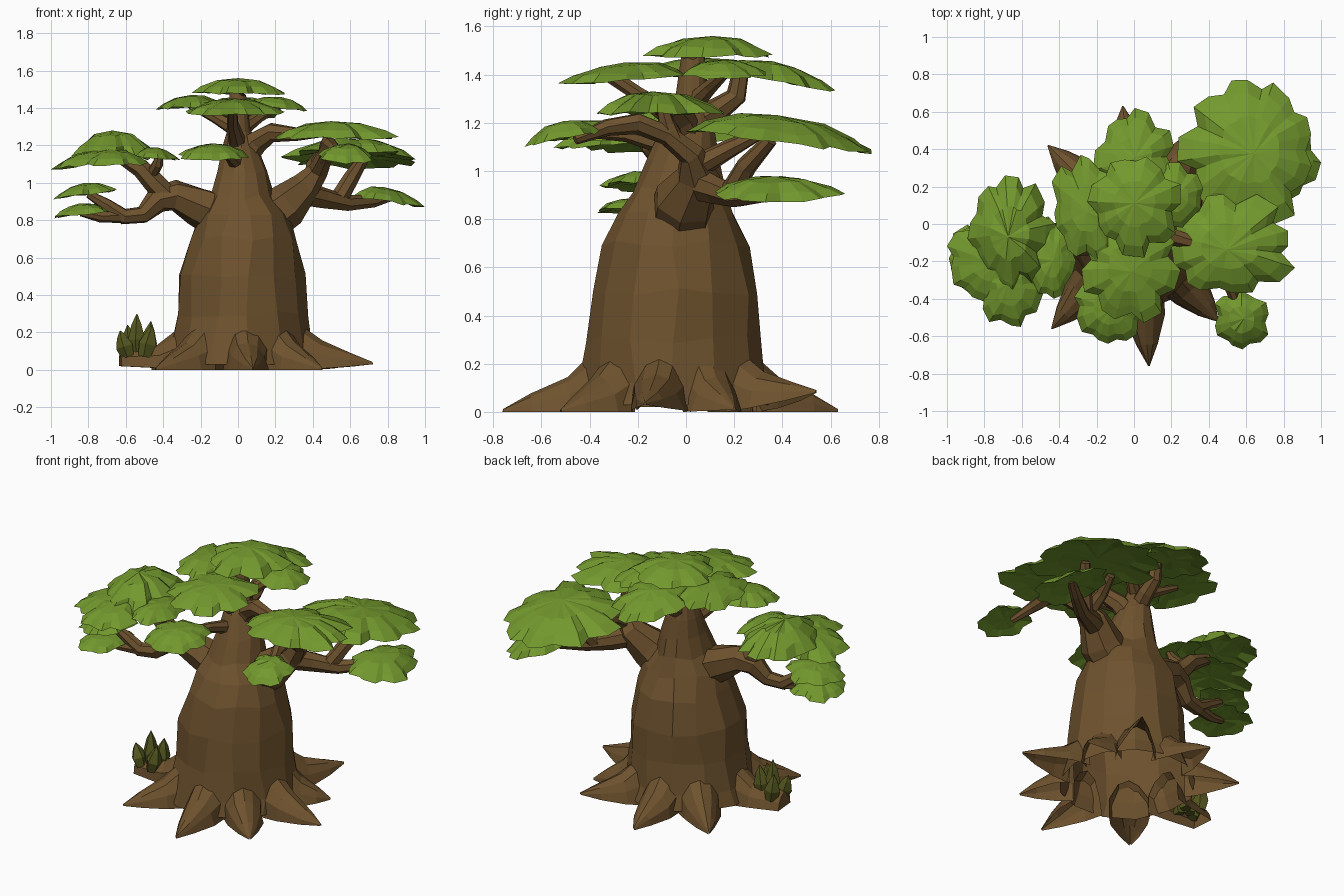
import bpy, bmesh, math, random
from mathutils import Vector

rng = random.Random(7)
if "Cube" in bpy.data.objects:
    bpy.data.objects.remove(bpy.data.objects["Cube"])


def material(name, color):
    mat = bpy.data.materials.new(name)
    mat.use_nodes = True
    mat.diffuse_color = (*color, 1)
    mat.node_tree.nodes["Principled BSDF"].inputs["Base Color"].default_value = (*color, 1)
    return mat


bark = material("bark brown", (0.155, 0.084, 0.027))
foliage = material("leaf green", (0.172, 0.318, 0.027))
shrub = material("olive green", (0.095, 0.1, 0.014))


def finish(name, bm, mat):
    mesh = bpy.data.meshes.new(name)
    bm.to_mesh(mesh)
    bm.free()
    mesh.materials.append(mat)
    obj = bpy.data.objects.new(name, mesh)
    bpy.context.collection.objects.link(obj)
    return obj


def bridge(bm, low, high):
    n = len(low)
    for i in range(n):
        j = (i + 1) % n
        bm.faces.new((low[i], low[j], high[j], high[i]))


def fan(bm, ring, hub):
    for i in range(len(ring)):
        bm.faces.new((ring[i], ring[(i + 1) % len(ring)], hub))


def add_tube(bm, points, sides=7, wobble=0.08):
    """Sweep a closed tapered tube through (x, y, z, radius) points."""
    path = [Vector(p[:3]) for p in points]
    previous, axis, rings = None, None, []
    for k, p in enumerate(path):
        tangent = (path[min(k + 1, len(path) - 1)] - path[max(k - 1, 0)]).normalized()
        if previous is None:
            axis = tangent.orthogonal().normalized()
        else:
            axis = previous.rotation_difference(tangent) @ axis
        other = tangent.cross(axis)
        ring = []
        for i in range(sides):
            a = math.tau * i / sides
            r = points[k][3] * (1 + rng.uniform(-wobble, wobble))
            ring.append(bm.verts.new(p + (axis * math.cos(a) + other * math.sin(a)) * r))
        rings.append(ring)
        previous = tangent
    for low, high in zip(rings, rings[1:]):
        bridge(bm, low, high)
    bm.faces.new(rings[0])
    bm.faces.new(rings[-1])
    bmesh.ops.recalc_face_normals(bm, faces=bm.faces[:])


def branch(name, *points):
    bm = bmesh.new()
    add_tube(bm, points)
    return finish(name, bm, bark)


def root(name, start, end, sections, capped=False):
    """Hollow arched root; sections are (fraction, half width, height, base z)."""
    bm = bmesh.new()
    start, end = Vector(start), Vector(end)
    across = Vector((start.y - end.y, end.x - start.x)).normalized()
    rows = []
    for t, width, height, base in sections:
        row = []
        for i in range(7):
            a = math.pi * i / 6
            flat = start.lerp(end, t) + across * width * math.cos(a) * rng.uniform(0.9, 1.1)
            row.append(bm.verts.new((*flat, base + height * math.sin(a) * rng.uniform(0.93, 1.03))))
        rows.append(row)
    for near, far in zip(rows, rows[1:]):
        for i in range(6):
            bm.faces.new((near[i], far[i], far[i + 1], near[i + 1]))
    if capped:
        bm.faces.new(rows[-1])
    return finish(name, bm, bark)


def canopy(name, xs, ys, zs, lean=(0, 0), lobes=7):
    """Scalloped, thin-rimmed leaf dome fitted to the given extents."""
    bm = bmesh.new()
    count = lobes * 3
    rim, angles = [], []
    turn = rng.uniform(0, math.tau)
    for i in range(lobes):
        size = rng.uniform(0.86, 1.08)
        rim += [0.8, size * rng.uniform(0.9, 1), size]
        angles += [turn + math.tau * (i + f + rng.uniform(-0.07, 0.07)) / lobes for f in (0, 0.3, 0.68)]

    def ring(scale, height, sharp, rough):
        verts = []
        for a, size in zip(angles, rim):
            r = scale * (1 + (size - 1) * sharp)
            x, y = r * math.cos(a), r * math.sin(a)
            z = height + rng.uniform(-rough, rough) + lean[0] * x + lean[1] * y
            verts.append(bm.verts.new((x, y, z)))
        return verts

    edge = ring(1, 0, 1, 0.1)
    shell = [edge, ring(0.8, 0.42, 0.9, 0.08), ring(0.45, 0.82, 0.4, 0.06)]
    for low, high in zip(shell, shell[1:]):
        bridge(bm, low, high)
    fan(bm, shell[-1], bm.verts.new((rng.uniform(-0.1, 0.1), rng.uniform(-0.1, 0.1), 1)))
    under = ring(0.6, 0.2, 0.6, 0.06)
    bridge(bm, edge, under)
    fan(bm, under, bm.verts.new((0, 0, 0.25)))
    bmesh.ops.recalc_face_normals(bm, faces=bm.faces[:])
    # Fit to extents
    for axis, (low, high) in enumerate((xs, ys, zs)):
        values = [v.co[axis] for v in bm.verts]
        first, span = min(values), max(values) - min(values)
        for v in bm.verts:
            v.co[axis] = low + (v.co[axis] - first) / span * (high - low)
    return finish(name, bm, foliage)


# Swollen trunk, open below, lofted from rings of centre, height and half widths
bm = bmesh.new()
rings = []
for k, (cx, cy, z, rx, ry) in enumerate((
        (.01, -.05, .03, .41, .42), (.01, -.05, .12, .38, .39), (.02, -.05, .3, .35, .36),
        (.02, -.045, .5, .335, .35), (.03, -.04, .7, .29, .31), (.03, -.04, .82, .24, .25),
        (.02, -.03, .92, .17, .19), (.02, -.01, 1.05, .135, .15), (.01, .01, 1.18, .1, .11),
        (0, .02, 1.28, .065, .07), (0, .03, 1.48, .045, .05))):
    ring = []
    for i in range(13):
        a = math.tau * (i + rng.uniform(-0.12, 0.12)) / 13
        w = rng.uniform(0.97, 1.03)
        lift = rng.uniform(-0.02, 0.02) if k > 1 else 0
        ring.append(bm.verts.new((cx + rx * w * math.cos(a), cy + ry * w * math.sin(a), z + lift)))
    rings.append(ring)
for low, high in zip(rings, rings[1:]):
    bridge(bm, low, high)
bm.faces.new(rings[-1])
finish("trunk", bm, bark)

# Pointed roots spreading over the ground
center = Vector((.01, -.05))
for n, (x, y, z) in enumerate(((-.06, .63, 0), (-.46, .42, 0), (-.44, -.56, 0), (.08, -.76, 0),
                               (.45, -.52, 0), (.72, -.17, .03), (.53, .2, .01), (.39, .54, .08))):
    end = Vector((x, y))
    start = center + (end - center).normalized() * 0.33
    root(f"root_{n + 1}", start, end, ((0, .125, .25, 0), (.3, .11, .15, z * .2),
                                       (.7, .06, .075, z * .6), (1, .004, .012, z)))
root("blunt_root", (-.3, -.09), (-.63, -.12),
     ((0, .13, .24, .01), (.4, .1, .13, .01), (1, .075, .1, .02)), True)

# Broad-bladed shrub growing on the blunt root
bm = bmesh.new()
for x, y, top, lean in ((-.54, -.13, .3, 0), (-.585, -.16, .21, -.045), (-.49, -.1, .26, .025),
                        (-.5, -.18, .24, .04), (-.57, -.07, .24, -.02)):
    add_tube(bm, ((x, y, .07, .035), (x + lean * .4, y, .07 + (top - .07) * .4, .05),
                  (x + lean * .8, y, .07 + (top - .07) * .75, .028), (x + lean, y, top, .002)), sides=5)
finish("shrub_blades", bm, shrub)

# Limbs on the model's left
branch("left_limb", (.12, -.02, .78, .14), (.25, 0, .88, .125), (.36, .05, .98, .085),
       (.43, .02, 1.07, .055), (.47, -.08, 1.15, .045), (.49, -.2, 1.2, .045),
       (.51, -.33, 1.18, .035), (.56, -.46, 1.13, .02))
branch("left_rising_branch", (.46, -.05, 1.12, .045), (.47, -.08, 1.2, .035), (.49, -.1, 1.27, .025))
branch("left_low_branch", (.33, .04, .95, .07), (.45, .13, .92, .06), (.58, .21, .89, .045),
       (.72, .32, .9, .035), (.82, .4, .93, .025))
branch("left_back_branch", (.53, .18, .9, .05), (.6, .25, 1.02, .045), (.67, .35, 1.13, .03))
branch("left_inner_branch", (.4, .05, 1.02, .05), (.4, .18, 1.09, .04), (.43, .3, 1.15, .025))
branch("left_upper_branch", (.03, .01, 1.13, .075), (.1, -.02, 1.22, .06),
       (.18, -.06, 1.27, .05), (.32, -.1, 1.26, .035), (.5, -.1, 1.27, .02))

# Limbs on the model's right
branch("right_limb", (-.08, -.05, .82, .13), (-.22, -.06, .88, .105), (-.34, -.08, .93, .085),
       (-.43, -.1, .91, .07), (-.51, -.12, .83, .05), (-.61, -.14, .82, .045),
       (-.7, -.15, .88, .035), (-.8, -.16, .94, .022))
branch("right_rising_branch", (-.38, -.09, .93, .065), (-.45, -.1, 1, .06),
       (-.52, -.1, 1.08, .055), (-.65, -.09, 1.15, .03))
branch("right_inner_branch", (-.47, -.1, 1.03, .035), (-.43, -.16, 1.1, .03), (-.42, -.18, 1.15, .02))
branch("right_low_branch", (-.62, -.14, .82, .035), (-.74, -.17, .82, .03), (-.84, -.19, .84, .02))

# Crown branches
branch("crown_back_branch", (0, .03, 1.2, .06), (.02, .14, 1.26, .05), (.02, .21, 1.31, .045),
       (.02, .23, 1.42, .035))
branch("crown_front_branch", (0, -.02, 1.2, .05), (-.03, -.2, 1.32, .03), (-.03, -.32, 1.4, .03))
branch("crown_left_branch", (.01, .03, 1.28, .045), (.11, .1, 1.35, .03), (.22, .17, 1.41, .02))
branch("crown_right_branch", (0, .03, 1.28, .045), (-.12, .05, 1.35, .03), (-.26, .08, 1.42, .02))
branch("low_front_branch", (0, -.06, 1.1, .045), (-.05, -.24, 1.15, .03), (-.12, -.42, 1.16, .02))

# Leaf canopies given as x, y and z extents
canopy("crown_top_leaves", (-.25, .25), (-.18, .36), (1.47, 1.56))
canopy("crown_front_leaves", (-.28, .25), (-.53, .02), (1.36, 1.45), (0, .3))
canopy("crown_back_leaves", (-.22, .22), (.08, .62), (1.33, 1.46), (0, -.6))
canopy("crown_right_leaves", (-.44, -.08), (-.2, .37), (1.39, 1.47), (.2, 0))
canopy("crown_left_leaves", (.05, .37), (-.02, .33), (1.38, 1.46), (-.4, 0), 6)
canopy("low_front_leaves", (-.32, .06), (-.64, -.25), (1.12, 1.21), (0, .3))
canopy("left_upper_leaves", (.2, .86), (-.37, .16), (1.23, 1.33), (0, 0), 8)
canopy("left_back_leaves", (.23, .95), (0, .77), (1.07, 1.24), (-.1, -.5), 9)
canopy("left_low_leaves", (.62, 1), (.12, .66), (.87, .98), (-.4, 0))
canopy("left_front_leaves", (.43, .72), (-.67, -.36), (1.1, 1.21), (0, .4), 6)
canopy("right_main_leaves", (-.89, -.42), (-.4, .26), (1.12, 1.28), (0, 0), 8)
canopy("right_outer_leaves", (-1, -.52), (-.42, .03), (1.07, 1.18), (.4, 0))
canopy("right_front_leaves", (-.83, -.48), (-.55, -.13), (1.09, 1.18), (0, .3), 6)
canopy("right_inner_leaves", (-.58, -.31), (-.4, .04), (1.12, 1.19), (-.2, 0), 6)
canopy("right_middle_leaves", (-.99, -.65), (-.36, .04), (.91, 1), (.4, 0), 6)
canopy("right_low_leaves", (-.98, -.69), (-.37, 0), (.81, .89), (.3, 0), 6)
